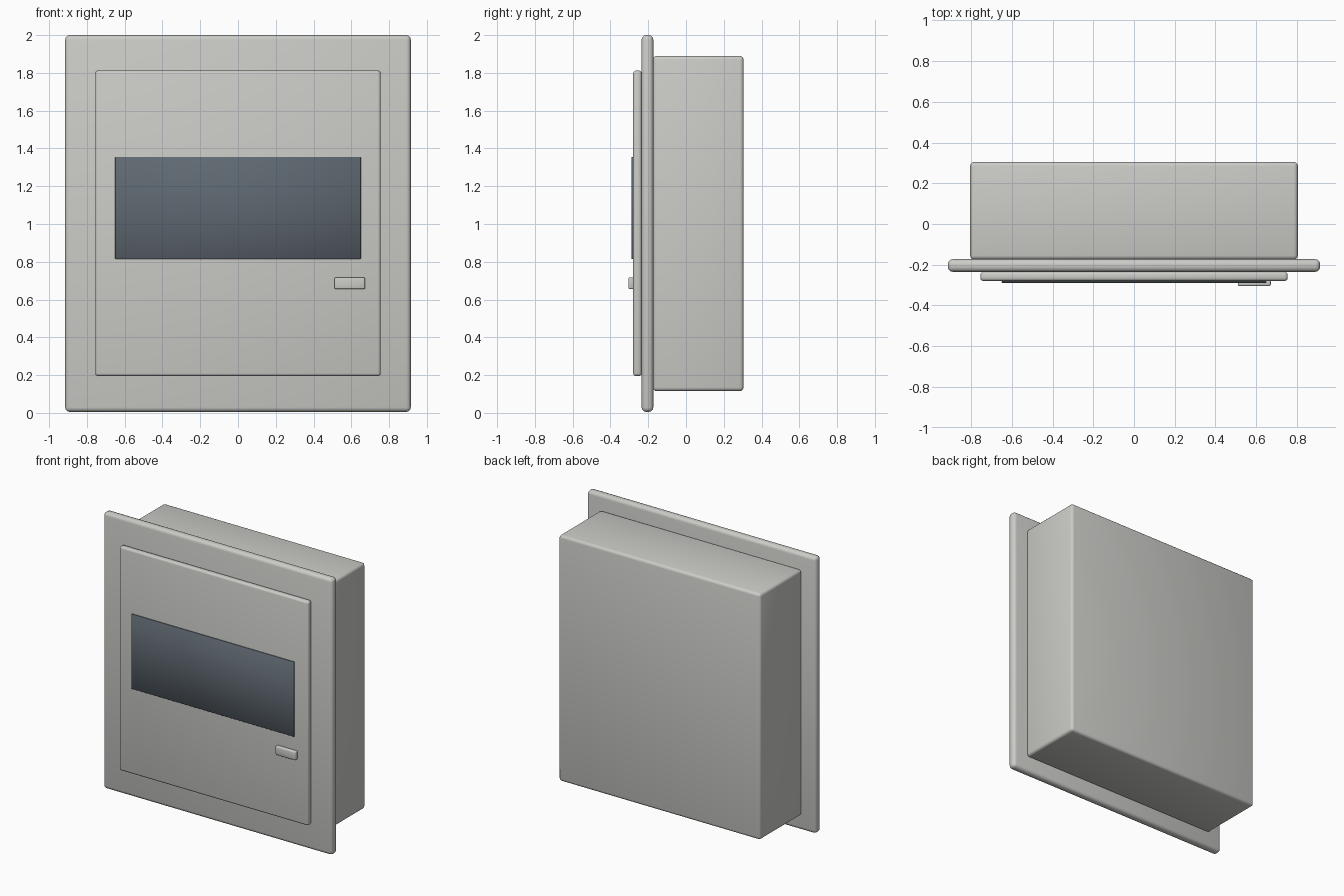
import bpy
import math

cube = bpy.data.objects.get("Cube")
if cube:
    bpy.data.objects.remove(cube, do_unlink=True)


def make_material(name, rgb):
    mat = bpy.data.materials.new(name)
    mat.use_nodes = True
    color = (*rgb, 1.0)
    mat.diffuse_color = color
    mat.node_tree.nodes["Principled BSDF"].inputs["Base Color"].default_value = color
    return mat


def rounded_box(name, xs, ys, zs, radius, mat, segments=3):
    """Box between the given limits, with rounded edges."""
    spans = (xs, ys, zs)
    bpy.ops.mesh.primitive_cube_add(size=1, location=[(a + b) / 2 for a, b in spans])
    obj = bpy.context.object
    obj.name = obj.data.name = name
    obj.scale = [b - a for a, b in spans]
    bpy.ops.object.transform_apply(location=False, rotation=False, scale=True)
    obj.data.materials.append(mat)
    bevel = obj.modifiers.new("rounded_edges", "BEVEL")
    bevel.width = radius
    bevel.segments = segments
    bpy.ops.object.modifier_apply(modifier=bevel.name)
    bpy.ops.object.shade_smooth_by_angle(angle=math.radians(45))
    return obj


painted_metal = make_material("warm light grey", (0.60, 0.60, 0.575))
tinted_glass = make_material("dark blue grey", (0.115, 0.14, 0.165))

# Recessed enclosure behind the wall flange
rounded_box("enclosure_body", (-0.805, 0.805), (-0.175, 0.305), (0.115, 1.89), 0.02, painted_metal)

# Wide flange around the front
rounded_box("front_flange", (-0.915, 0.915), (-0.235, -0.173), (0.005, 2.0), 0.024, painted_metal)

# Raised door
rounded_box("door", (-0.755, 0.755), (-0.28, -0.235), (0.195, 1.812), 0.015, painted_metal)

# Tinted window plate on the door
rounded_box("window", (-0.65, 0.65), (-0.289, -0.2795), (0.815, 1.355), 0.002, tinted_glass, 1)

# Latch handle at the lower corner of the door
rounded_box("latch_handle", (0.51, 0.672), (-0.305, -0.275), (0.655, 0.718), 0.008, painted_metal)
